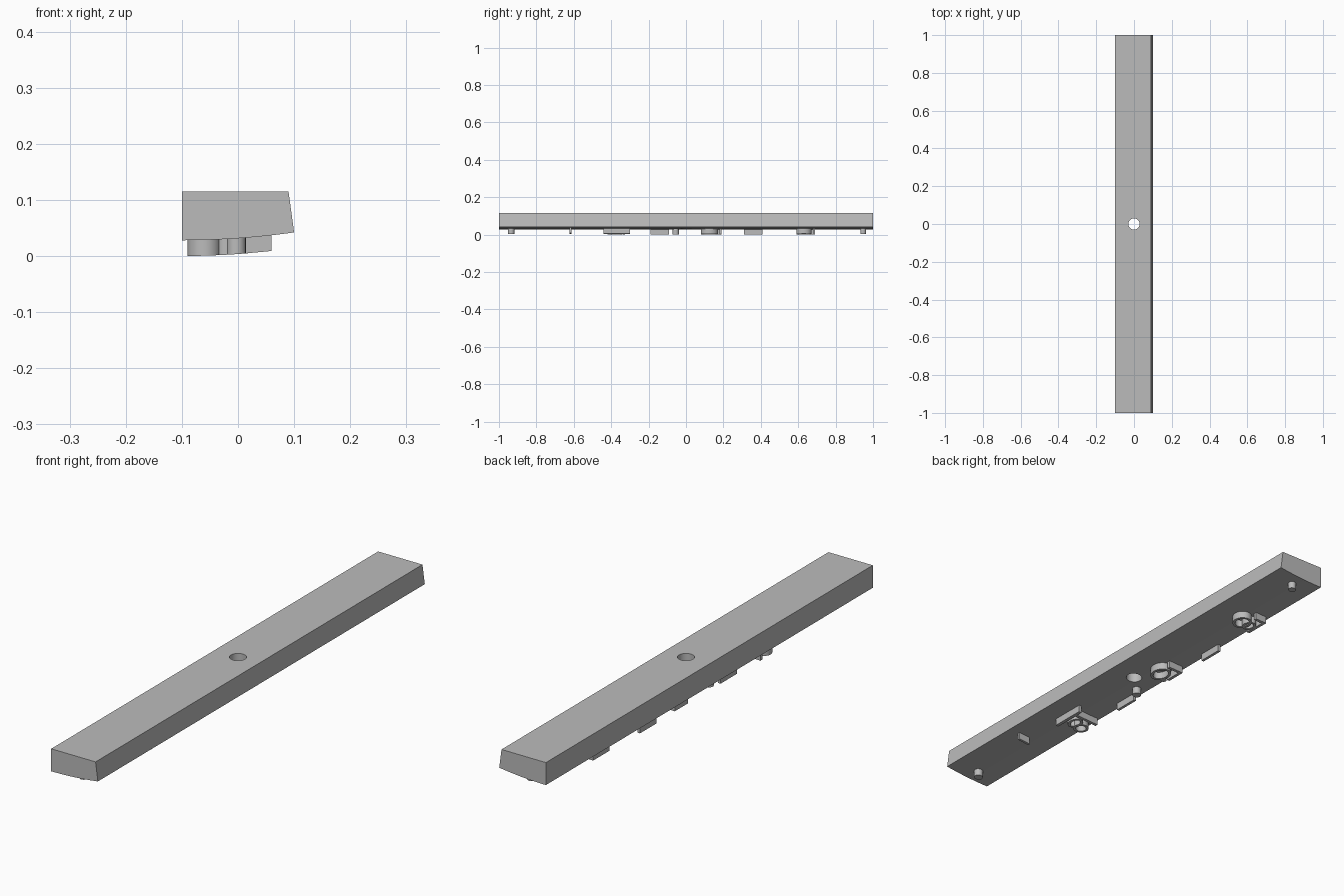
import bpy, bmesh, math

if "Cube" in bpy.data.objects:
    bpy.data.objects.remove(bpy.data.objects["Cube"])

grey = bpy.data.materials.new("plain_grey")
grey.use_nodes = True
colour = (0.5, 0.5, 0.5, 1)
grey.diffuse_color = colour
grey.node_tree.nodes["Principled BSDF"].inputs["Base Color"].default_value = colour

RELIEF = 0.028


def under(x):
    """Height of the gently bowed underside."""
    return 0.028 + 0.014 * ((x + 0.1) / 0.2) ** 2


def finish(name, bm, smooth=True):
    bmesh.ops.recalc_face_normals(bm, faces=bm.faces)
    mesh = bpy.data.meshes.new(name)
    bm.to_mesh(mesh)
    bm.free()
    mesh.materials.append(grey)
    obj = bpy.data.objects.new(name, mesh)
    bpy.context.collection.objects.link(obj)
    if smooth:
        bpy.ops.object.select_all(action='DESELECT')
        obj.select_set(True)
        bpy.context.view_layer.objects.active = obj
        bpy.ops.object.shade_smooth_by_angle(angle=math.radians(30))
    return obj


def prism(bm, outline):
    """Raised pad hanging below the underside and following its bow."""
    low = [bm.verts.new((x, y, under(x) - RELIEF)) for x, y in outline]
    high = [bm.verts.new((x, y, under(x) + 0.003)) for x, y in outline]
    n = len(outline)
    bm.faces.new(low)
    bm.faces.new(high)
    for i in range(n):
        j = (i + 1) % n
        bm.faces.new((low[i], low[j], high[j], high[i]))


def bar(name, x0, x1, y0, y1):
    bm = bmesh.new()
    prism(bm, [(x0, y0), (x1, y0), (x1, y1), (x0, y1)])
    finish(name, bm, False)


def circle(cx, cy, rx, ry, n=28):
    return [(cx + rx * math.cos(math.tau * i / n),
             cy + ry * math.sin(math.tau * i / n)) for i in range(n)]


def peg(name, cx, cy, r):
    bm = bmesh.new()
    prism(bm, circle(cx, cy, r, r, 20))
    finish(name, bm)


def ring(name, cx, cy, rx, ry, wall=0.01):
    bm = bmesh.new()
    loops = []
    for cut in (0, wall):
        pts = circle(cx, cy, rx - cut, ry - cut)
        for z in (-RELIEF, 0.003):
            loops.append([bm.verts.new((x, y, under(x) + z)) for x, y in pts])
    n = len(loops[0])
    for a, b in ((0, 1), (1, 3), (3, 2), (2, 0)):
        for i in range(n):
            j = (i + 1) % n
            bm.faces.new((loops[a][i], loops[a][j], loops[b][j], loops[b][i]))
    finish(name, bm)


# Long body: constant section swept along y
bm = bmesh.new()
xs = [-0.1 + 0.2 * i / 12 for i in range(13)]
section = [(x, under(x)) for x in xs] + [(0.09, 0.115), (-0.1, 0.115)]
face = bm.faces.new([bm.verts.new((x, -1, z)) for x, z in section])
swept = bmesh.ops.extrude_face_region(bm, geom=[face])["geom"]
bmesh.ops.translate(bm, vec=(0, 2, 0),
                    verts=[v for v in swept if isinstance(v, bmesh.types.BMVert)])
body = finish("body", bm, False)

# Round hole through the middle
bm = bmesh.new()
bmesh.ops.create_cone(bm, cap_ends=True, segments=40, radius1=0.03,
                      radius2=0.03, depth=0.4)
cutter = finish("hole_cutter", bm, False)
cutter.hide_render = True
cutter.hide_set(True)
cut = body.modifiers.new("hole", 'BOOLEAN')
cut.operation = 'DIFFERENCE'
cut.solver = 'EXACT'
cut.object = cutter
bpy.context.view_layer.objects.active = body
bpy.ops.object.modifier_apply(modifier=cut.name)
bpy.data.objects.remove(cutter)
body.select_set(True)
bpy.ops.object.shade_smooth_by_angle(angle=math.radians(30))

# Small pegs near the ends and the middle
for name, x, y, r in (("front_peg", -0.003, -0.935, 0.017),
                      ("back_peg", 0.0, 0.947, 0.015),
                      ("middle_peg", -0.06, -0.055, 0.017),
                      ("inner_peg", -0.065, 0.1, 0.012)):
    peg(name, x, y, r)

# Slim raised bars
for name, x0, x1, y0, y1 in (
        ("front_cross_rib", 0.01, 0.06, -0.623, -0.613),
        ("front_long_rib", 0.012, 0.024, -0.44, -0.30),
        ("front_short_rib", -0.09, 0.018, -0.338, -0.326),
        ("middle_edge_rib", -0.085, -0.074, -0.19, -0.09),
        ("middle_cross_rib", -0.085, -0.02, 0.178, 0.19),
        ("middle_foot_rib", -0.085, -0.073, 0.11, 0.19),
        ("back_edge_rib", -0.09, -0.079, 0.31, 0.41),
        ("back_cross_rib", -0.085, -0.035, 0.678, 0.69),
        ("back_foot_rib", -0.085, -0.073, 0.59, 0.69)):
    bar(name, x0, x1, y0, y1)

# Raised rings
for name, x, y, rx, ry in (("front_ring", -0.06, -0.39, 0.03, 0.03),
                           ("front_small_ring", -0.02, -0.375, 0.025, 0.035),
                           ("middle_ring", -0.03, 0.125, 0.035, 0.045),
                           ("back_ring", -0.015, 0.63, 0.035, 0.04),
                           ("back_small_ring", -0.05, 0.63, 0.025, 0.03)):
    ring(name, x, y, rx, ry)
